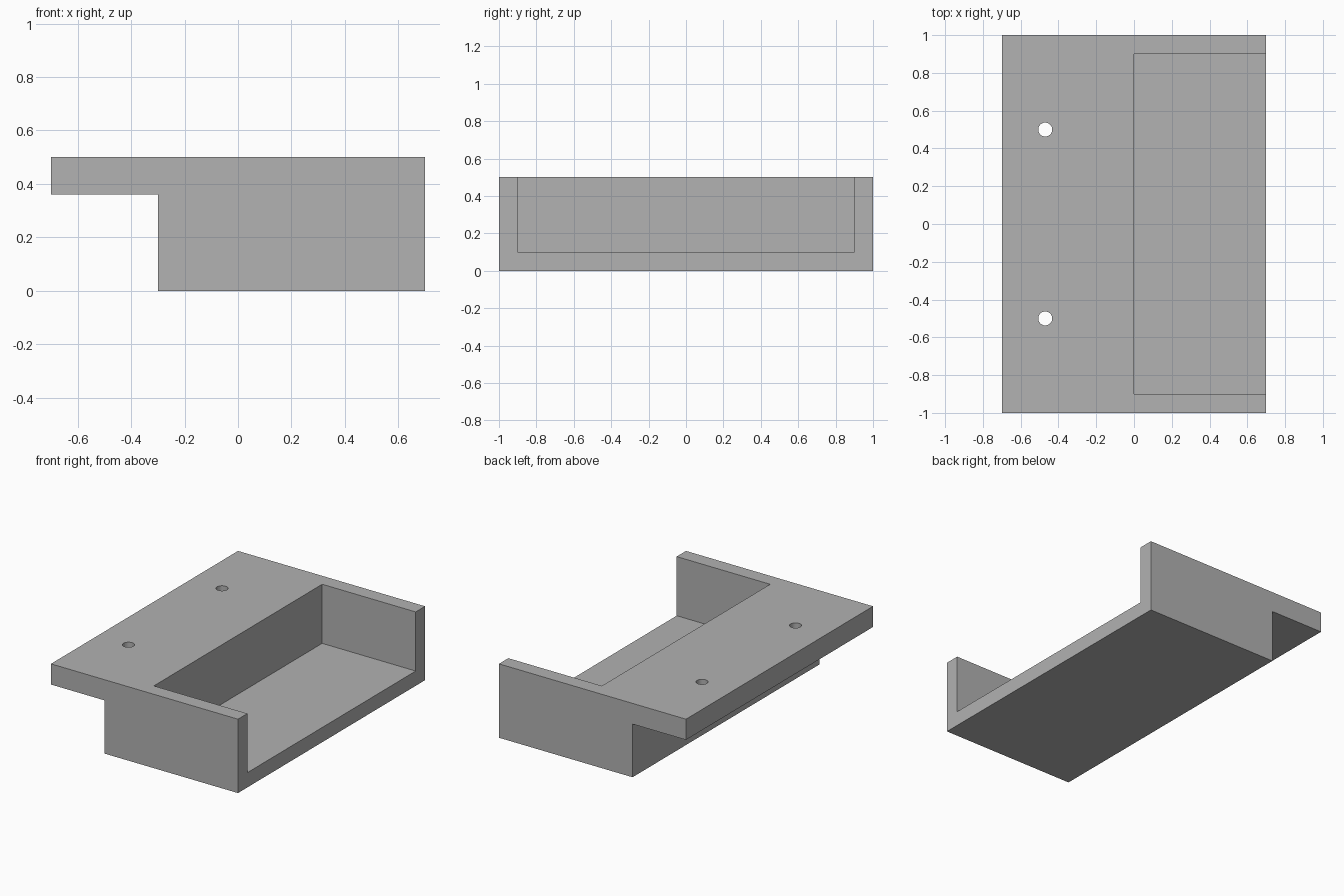
import bpy
import bmesh
from mathutils import Matrix, Vector

cube = bpy.data.objects.get("Cube")
if cube:
    bpy.data.objects.remove(cube, do_unlink=True)

grey = bpy.data.materials.new("plain grey")
grey.use_nodes = True
colour = (0.445, 0.445, 0.445, 1)
grey.diffuse_color = colour
grey.node_tree.nodes["Principled BSDF"].inputs["Base Color"].default_value = colour


def add_object(name, bm):
    bmesh.ops.recalc_face_normals(bm, faces=bm.faces)
    mesh = bpy.data.meshes.new(name)
    bm.to_mesh(mesh)
    bm.free()
    mesh.materials.append(grey)
    obj = bpy.data.objects.new(name, mesh)
    bpy.context.collection.objects.link(obj)
    return obj


def cut(target, name, bm):
    cutter = add_object(name, bm)
    cutter.hide_render = True
    cutter.hide_viewport = True
    cutter.display_type = 'WIRE'
    mod = target.modifiers.new(name, 'BOOLEAN')
    mod.operation = 'DIFFERENCE'
    mod.solver = 'EXACT'
    mod.object = cutter


# Body: stepped side profile with a mounting ledge, extruded front to back
bm = bmesh.new()
profile = [(-0.7, 0.5), (-0.7, 0.36), (-0.3, 0.36), (-0.3, 0), (0.7, 0), (0.7, 0.5)]
face = bm.faces.new([bm.verts.new((x, -1, z)) for x, z in profile])
extruded = bmesh.ops.extrude_face_region(bm, geom=[face])["geom"]
bmesh.ops.translate(bm, vec=(0, 2, 0),
                    verts=[v for v in extruded if isinstance(v, bmesh.types.BMVert)])
body = add_object("tray_body", bm)

# Tray recess: open at the top and at the +x end
bm = bmesh.new()
low, high = Vector((0, -0.9, 0.1)), Vector((0.9, 0.9, 0.7))
size = high - low
bmesh.ops.create_cube(bm, size=1, matrix=Matrix.Translation((low + high) / 2)
                      @ Matrix.Diagonal((*size, 1)))
cut(body, "recess_cutter", bm)

# Two screw holes through the ledge
for name, y in (("front_hole_cutter", -0.5), ("back_hole_cutter", 0.5)):
    bm = bmesh.new()
    bmesh.ops.create_cone(bm, cap_ends=True, segments=32, radius1=0.037, radius2=0.037,
                          depth=0.4, matrix=Matrix.Translation((-0.47, y, 0.43)))
    cut(body, name, bm)
